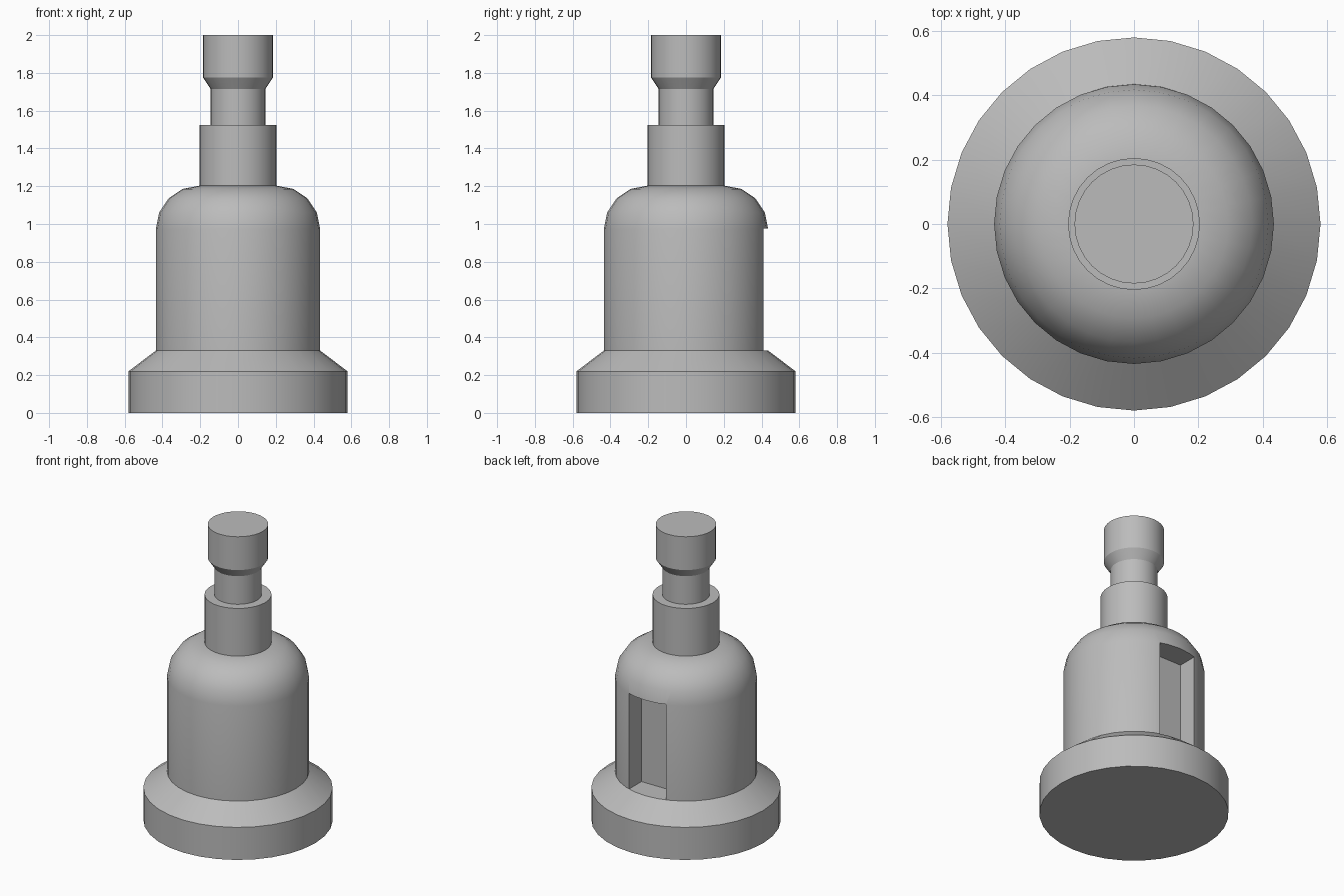
import bpy, bmesh
from math import sin, cos, pi, radians

cube = bpy.data.objects.get("Cube")
if cube:
    bpy.data.objects.remove(cube, do_unlink=True)

SIDES = 32

grey = bpy.data.materials.new("plain grey")
grey.use_nodes = True
colour = (0.5, 0.5, 0.5, 1)
grey.diffuse_color = colour
grey.node_tree.nodes["Principled BSDF"].inputs["Base Color"].default_value = colour


def add_object(name, bm):
    bmesh.ops.recalc_face_normals(bm, faces=bm.faces)
    mesh = bpy.data.meshes.new(name)
    bm.to_mesh(mesh)
    bm.free()
    mesh.materials.append(grey)
    obj = bpy.data.objects.new(name, mesh)
    bpy.context.collection.objects.link(obj)
    return obj


def turned(name, profile):
    """Closed solid turned around z from (radius, height) points."""
    bm = bmesh.new()
    rings = [[bm.verts.new((r * cos(2 * pi * i / SIDES), r * sin(2 * pi * i / SIDES), z))
              for i in range(SIDES)] for r, z in profile]
    for low, high in zip(rings, rings[1:]):
        for i in range(SIDES):
            j = (i + 1) % SIDES
            bm.faces.new((low[i], low[j], high[j], high[i]))
    bm.faces.new(rings[0])
    bm.faces.new(rings[-1])
    return add_object(name, bm)


def box(name, low, high):
    bm = bmesh.new()
    bmesh.ops.create_cube(bm, size=1)
    for v in bm.verts:
        v.co = [(a + b) / 2 + c * (b - a) for a, b, c in zip(low, high, v.co)]
    return add_object(name, bm)


# Base flange with a tapered top
base = turned("base_flange", [(0.58, 0), (0.58, 0.22), (0.435, 0.33)])

# Bell body with a rounded shoulder
neck_r, shoulder_z, fillet = 0.205, 0.973, 0.23
shoulder = [(neck_r + fillet * cos(k * pi / 8), shoulder_z + fillet * sin(k * pi / 8))
            for k in range(5)]
body = turned("bell_body", [(0.435, 0.33)] + shoulder)

# Slot cut into the back of the body
cutter = box("slot_cutter", (-0.137, 0.28, 0.2), (0.137, 0.7, 0.975))
cutter.hide_render = True
cut = body.modifiers.new("slot", "BOOLEAN")
cut.operation = "DIFFERENCE"
cut.solver = "EXACT"
cut.object = cutter
bpy.context.view_layer.objects.active = body
bpy.ops.object.modifier_apply(modifier=cut.name)
bpy.data.objects.remove(cutter, do_unlink=True)

# Collar, narrow stem and flared cap
collar = turned("collar", [(neck_r, 1.2), (neck_r, 1.525)])
stem = turned("stem", [(0.145, 1.525), (0.145, 1.715)])
cap = turned("cap", [(0.145, 1.715), (0.185, 1.775), (0.185, 2.0)])

# Smooth shading with crisp edges
bpy.ops.object.select_all(action="DESELECT")
for part in (base, body, collar, stem, cap):
    part.select_set(True)
bpy.context.view_layer.objects.active = body
bpy.ops.object.shade_smooth_by_angle(angle=radians(30))
